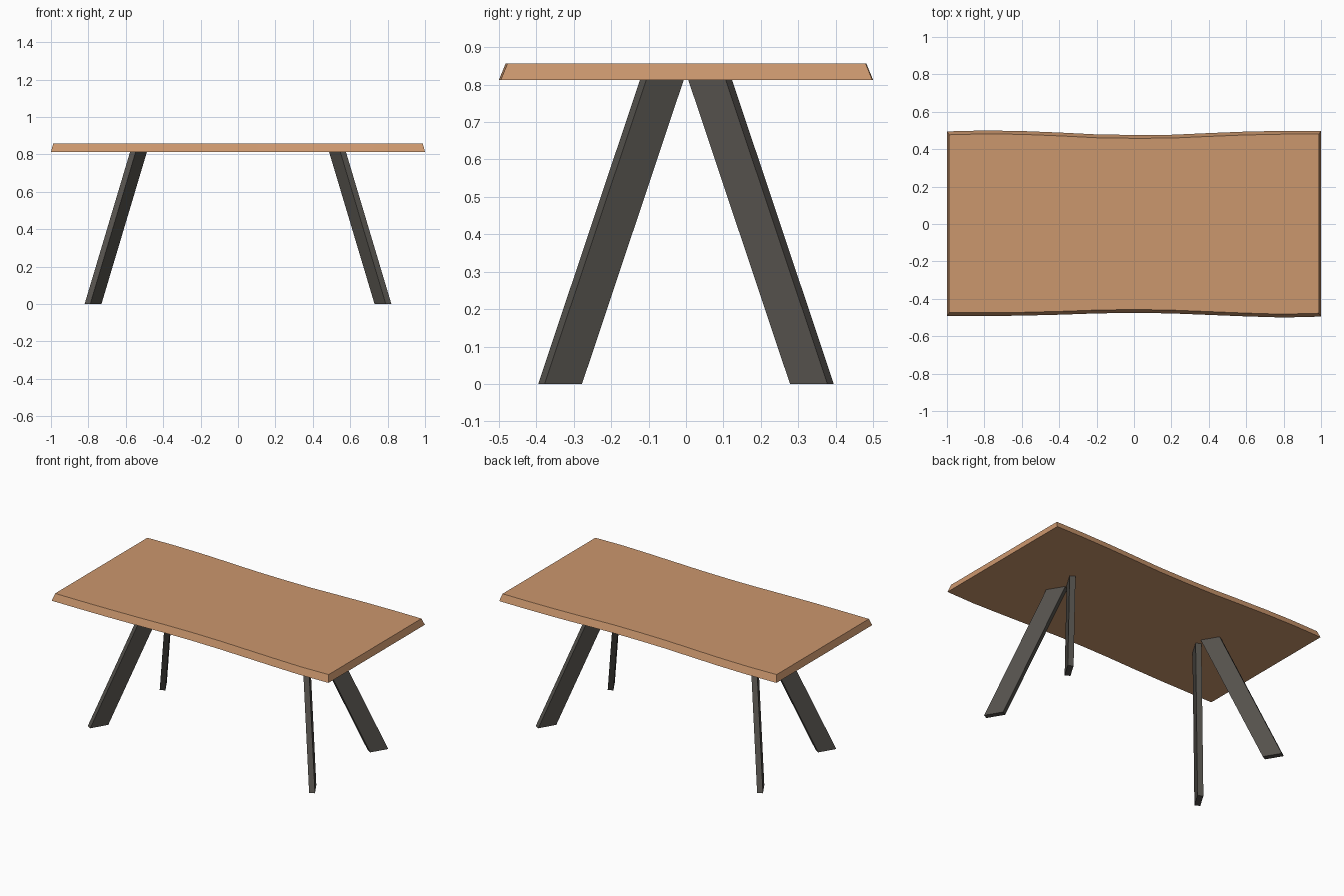
import bpy
import bmesh
from math import radians

cube = bpy.data.objects.get("Cube")
if cube:
    bpy.data.objects.remove(cube, do_unlink=True)


def make_material(name, rgb):
    mat = bpy.data.materials.new(name)
    mat.use_nodes = True
    mat.diffuse_color = (*rgb, 1)
    mat.node_tree.nodes["Principled BSDF"].inputs["Base Color"].default_value = (*rgb, 1)
    return mat


def loft(name, bottom, top, z0, z1, mat):
    """Solid between two matching horizontal outlines."""
    bm = bmesh.new()
    low = [bm.verts.new((x, y, z0)) for x, y in bottom]
    high = [bm.verts.new((x, y, z1)) for x, y in top]
    bm.faces.new(low)
    bm.faces.new(high)
    n = len(low)
    for i in range(n):
        j = (i + 1) % n
        bm.faces.new((low[i], low[j], high[j], high[i]))
    bmesh.ops.recalc_face_normals(bm, faces=bm.faces)
    mesh = bpy.data.meshes.new(name)
    bm.to_mesh(mesh)
    bm.free()
    mesh.materials.append(mat)
    obj = bpy.data.objects.new(name, mesh)
    bpy.context.collection.objects.link(obj)
    return obj


wood = make_material("warm_wood", (0.60, 0.31, 0.155))
metal = make_material("dark_metal", (0.09, 0.083, 0.073))

UNDERSIDE, TOP = 0.813, 0.857

# Tabletop with gently wavy long edges, bevelled inwards towards the top
back = [.495, .50, .497, .489, .479, .476, .477, .486, .494, .498, .498]
front = [.492, .492, .49, .485, .478, .475, .478, .486, .494, .50, .495]


def outline(end, inset):
    xs = [end * (i / 5 - 1) for i in range(len(back))]
    near = [(x, inset - y) for x, y in zip(xs, front)]
    far = [(x, y - inset) for x, y in zip(xs, back)]
    return near + far[::-1]


tabletop = loft("tabletop", outline(1, 0), outline(0.988, 0.018), UNDERSIDE, TOP, wood)
bpy.ops.object.select_all(action='DESELECT')
tabletop.select_set(True)
bpy.context.view_layer.objects.active = tabletop
bpy.ops.object.shade_smooth_by_angle(angle=radians(25))

# Four flat plank legs, splayed outwards in both directions
foot = [(.76, .278), (.82, .378), (.79, .395), (.73, .295)]
head = [(x - .243, y - .272) for x, y in foot]
for side, sx in (("left", 1), ("right", -1)):
    for end, sy in (("front", -1), ("back", 1)):
        loft(f"{end}_{side}_leg",
             [(sx * x, sy * y) for x, y in foot],
             [(sx * x, sy * y) for x, y in head],
             0, UNDERSIDE, metal)
